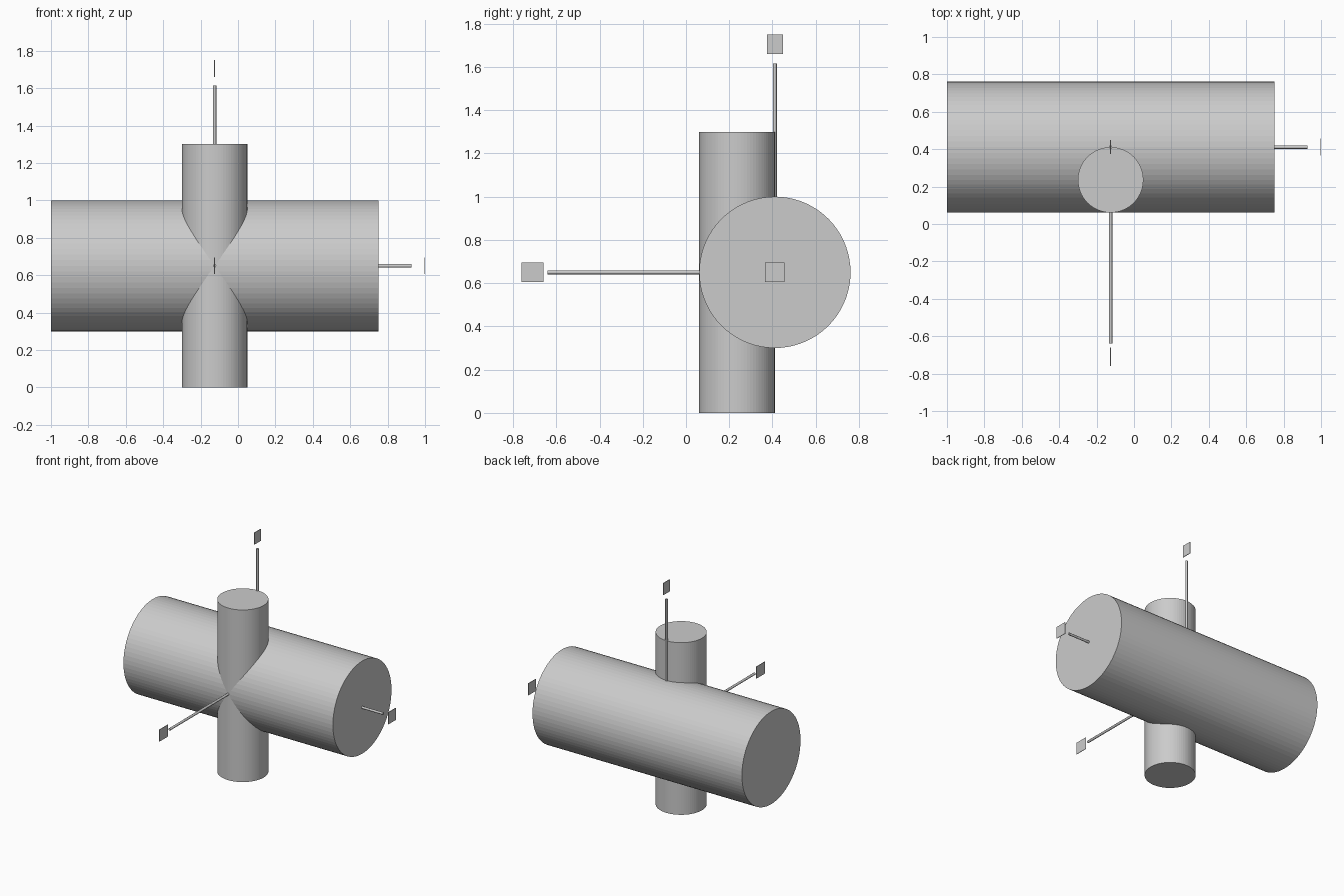
import bpy
from mathutils import Vector

if "Cube" in bpy.data.objects:
    bpy.data.objects.remove(bpy.data.objects["Cube"])

CX, CY, CZ = -0.125, 0.411, 0.65   # common origin of the axes
R = 0.35                           # radius of the large cylinder


def rod(name, start, end, radius, sides):
    """Capped cylinder between two points."""
    a, b = Vector(start), Vector(end)
    bpy.ops.mesh.primitive_cylinder_add(
        vertices=sides, radius=radius, depth=(b - a).length,
        location=(a + b) / 2,
        rotation=(b - a).to_track_quat('Z', 'Y').to_euler())
    bpy.context.object.name = name


def plate(name, centre, size):
    """Small blank tag marking the end of an axis."""
    bpy.ops.mesh.primitive_cube_add(size=1, location=centre)
    ob = bpy.context.object
    ob.name = name
    ob.scale = size


# Two tangent cylinders crossing at right angles
rod("large_cylinder", (-1, CY, CZ), (0.75, CY, CZ), R, 72)
rod("small_cylinder", (CX, CY - R / 2, 0), (CX, CY - R / 2, 1.3), R / 2, 72)

# Axis rods, starting at the common origin
rod("front_axis", (CX, CY, CZ), (CX, -0.64, CZ), 0.009, 16)
rod("side_axis", (CX, CY, CZ), (0.927, CY, CZ), 0.009, 16)
rod("vertical_axis", (CX, CY, CZ), (CX, CY, 1.615), 0.009, 16)

# Blank end tags, all lying in the side plane
plate("front_axis_tag", (CX, -0.71, CZ), (0.004, 0.10, 0.09))
plate("side_axis_tag", (0.998, CY, CZ), (0.004, 0.09, 0.09))
plate("vertical_axis_tag", (CX, CY, 1.705), (0.004, 0.075, 0.09))
